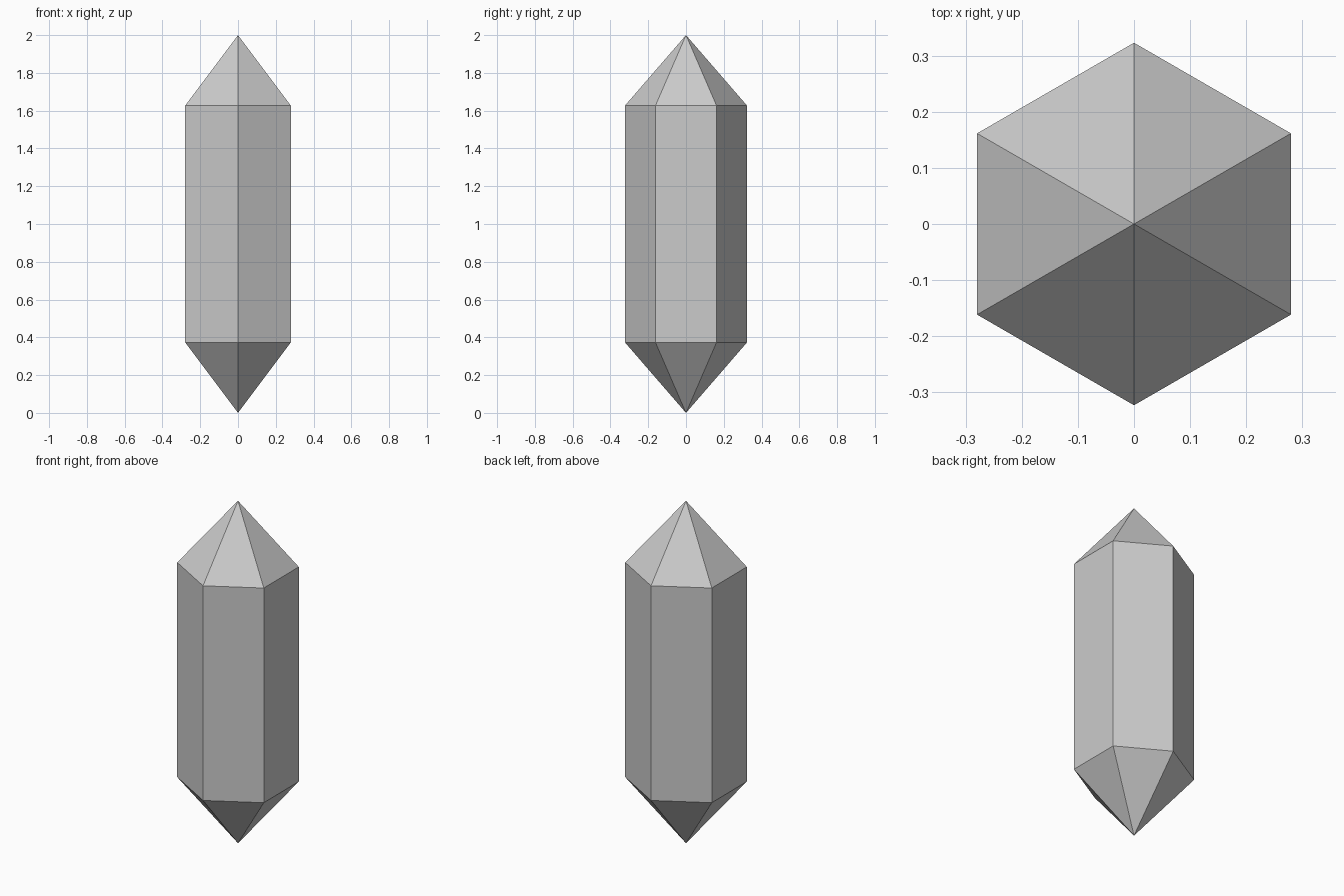
import bpy, bmesh
from math import sin, cos, pi

if "Cube" in bpy.data.objects:
    bpy.data.objects.remove(bpy.data.objects["Cube"])

SIDES, RADIUS, HEIGHT, TIP = 6, 0.323, 2.0, 0.373

bm = bmesh.new()


def ring(z):
    # hexagon with corners on the y axis
    return [bm.verts.new((RADIUS * sin(2 * pi * i / SIDES),
                          RADIUS * cos(2 * pi * i / SIDES), z))
            for i in range(SIDES)]


# Hexagonal column capped by a pointed tip at each end
bottom = bm.verts.new((0, 0, 0))
top = bm.verts.new((0, 0, HEIGHT))
low, high = ring(TIP), ring(HEIGHT - TIP)
for i in range(SIDES):
    j = (i + 1) % SIDES
    bm.faces.new((low[i], low[j], high[j], high[i]))
    bm.faces.new((high[i], high[j], top))
    bm.faces.new((low[j], low[i], bottom))
bmesh.ops.recalc_face_normals(bm, faces=bm.faces)

mesh = bpy.data.meshes.new("crystal")
bm.to_mesh(mesh)
bm.free()
bpy.context.collection.objects.link(bpy.data.objects.new("crystal", mesh))
